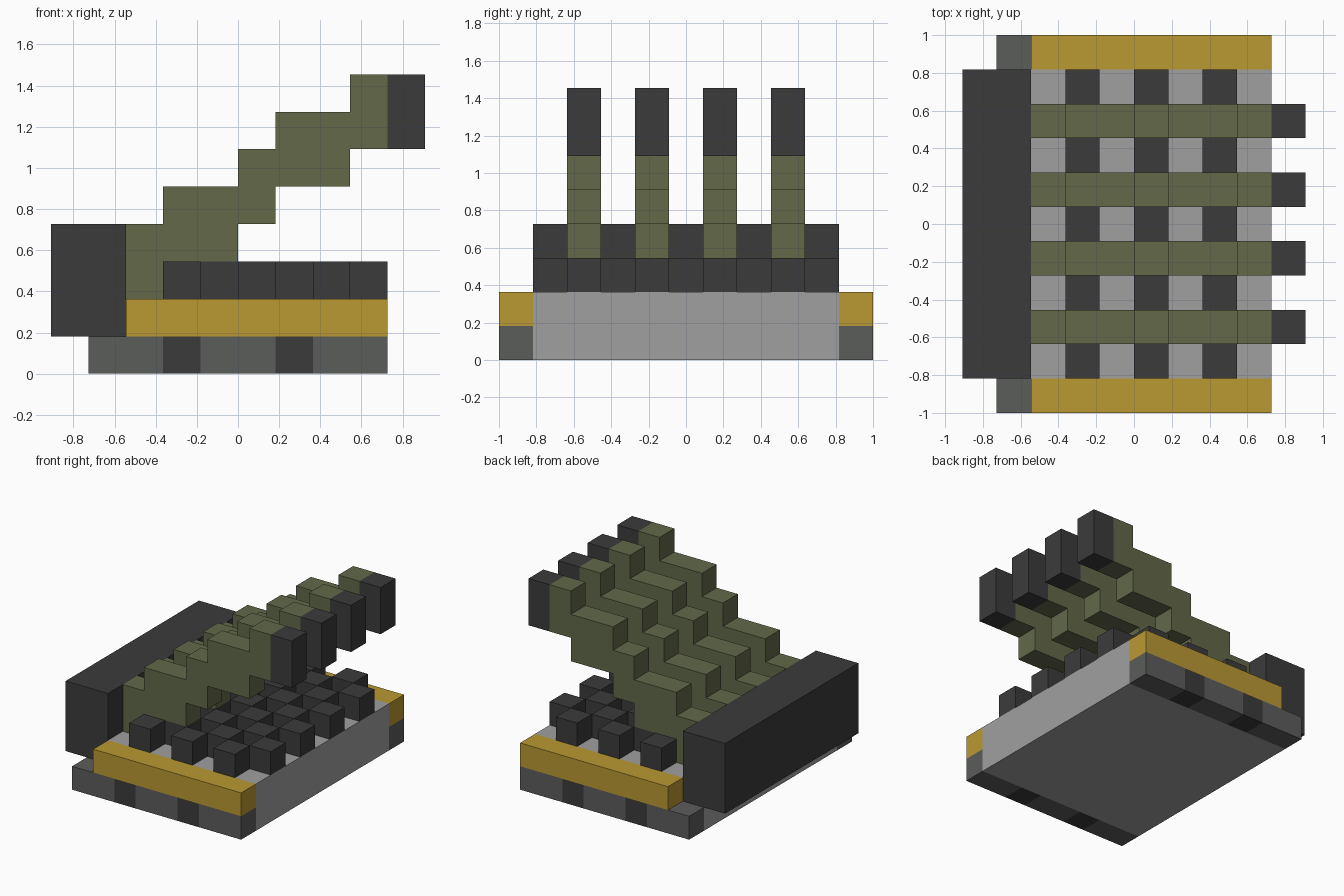
import bpy
import bmesh

cube = bpy.data.objects.get("Cube")
if cube:
    bpy.data.objects.remove(cube, do_unlink=True)

U = 2 / 11                      # size of one building block
X0, Y0 = -5 * U, -1.0           # corner of the block lattice


def material(name, rgb):
    """Flat colour from 8-bit display values."""
    lin = [((c / 255 + 0.055) / 1.055) ** 2.4 for c in rgb] + [1.0]
    m = bpy.data.materials.new(name)
    m.use_nodes = True
    m.diffuse_color = lin
    bsdf = m.node_tree.nodes["Principled BSDF"]
    bsdf.inputs["Base Color"].default_value = lin
    bsdf.inputs["Roughness"].default_value = 0.8
    return m


DARK = material("charcoal", (59, 59, 59))
RAIL = material("slate_grey", (91, 93, 91))
LIGHT = material("light_grey", (160, 160, 160))
GOLD = material("gold", (186, 153, 51))
OLIVE = material("olive", (98, 105, 74))


def prism(name, profile, y0, y1, mats, cuts=(), rule=None):
    """Extrude an (x, z) profile from y0 to y1, all in block units."""
    bm = bmesh.new()
    face = bm.faces.new([bm.verts.new((X0 + x * U, Y0 + y0 * U, z * U)) for x, z in profile])
    grown = bmesh.ops.extrude_face_region(bm, geom=[face])["geom"]
    bmesh.ops.translate(bm, vec=(0, (y1 - y0) * U, 0),
                        verts=[v for v in grown if isinstance(v, bmesh.types.BMVert)])
    # Slice across x so stripes can be coloured
    for x in cuts:
        bmesh.ops.bisect_plane(bm, geom=bm.verts[:] + bm.edges[:] + bm.faces[:],
                               plane_co=(X0 + x * U, 0, 0), plane_no=(1, 0, 0))
    bmesh.ops.recalc_face_normals(bm, faces=bm.faces[:])
    if rule:
        for f in bm.faces:
            f.material_index = rule((f.calc_center_median().x - X0) / U)
    mesh = bpy.data.meshes.new(name)
    bm.to_mesh(mesh)
    bm.free()
    for m in mats:
        mesh.materials.append(m)
    obj = bpy.data.objects.new(name, mesh)
    bpy.context.collection.objects.link(obj)
    return obj


def rect(x0, x1, z0, z1):
    return [(x0, z0), (x1, z0), (x1, z1), (x0, z1)]


def stripe(x):
    return 1 if 3 < x < 4 or 6 < x < 7 else 0


# Stepped base slab and the tall hinge block at its rear edge
prism("base", [(1, 0), (9, 0), (9, 2), (2, 2), (2, 1), (1, 1)], 1, 10, [LIGHT])
prism("hinge_block", rect(0, 2, 1, 4), 1, 10, [DARK])

# Side rails: striped lower runner with a gold bar on top
for side, y in (("front", 0), ("back", 10)):
    prism(side + "_runner", rect(1, 9, 0, 1), y, y + 1, [RAIL, DARK], (3, 4, 6, 7), stripe)
    prism(side + "_gold_bar", rect(2, 9, 1, 2), y, y + 1, [GOLD])

# Checkerboard of studs on the base
for j in range(1, 10):
    for i in range(3 if j % 2 else 4, 9, 2):
        prism(f"stud_{j}_{i}", rect(i, i + 1, 2, 3), j, j + 1, [DARK])

# Four stepped arms rising over the base, each with a dark tip
ARM = [(2, 2), (3, 2), (3, 3), (5, 3), (5, 4), (6, 4), (6, 5), (8, 5), (8, 6), (9, 6),
       (9, 8), (8, 8), (8, 7), (6, 7), (6, 6), (5, 6), (5, 5), (3, 5), (3, 4), (2, 4)]
for n, j in enumerate((2, 4, 6, 8), 1):
    prism(f"arm_{n}", ARM, j, j + 1, [OLIVE])
    prism(f"arm_tip_{n}", rect(9, 10, 6, 8), j, j + 1, [DARK])
